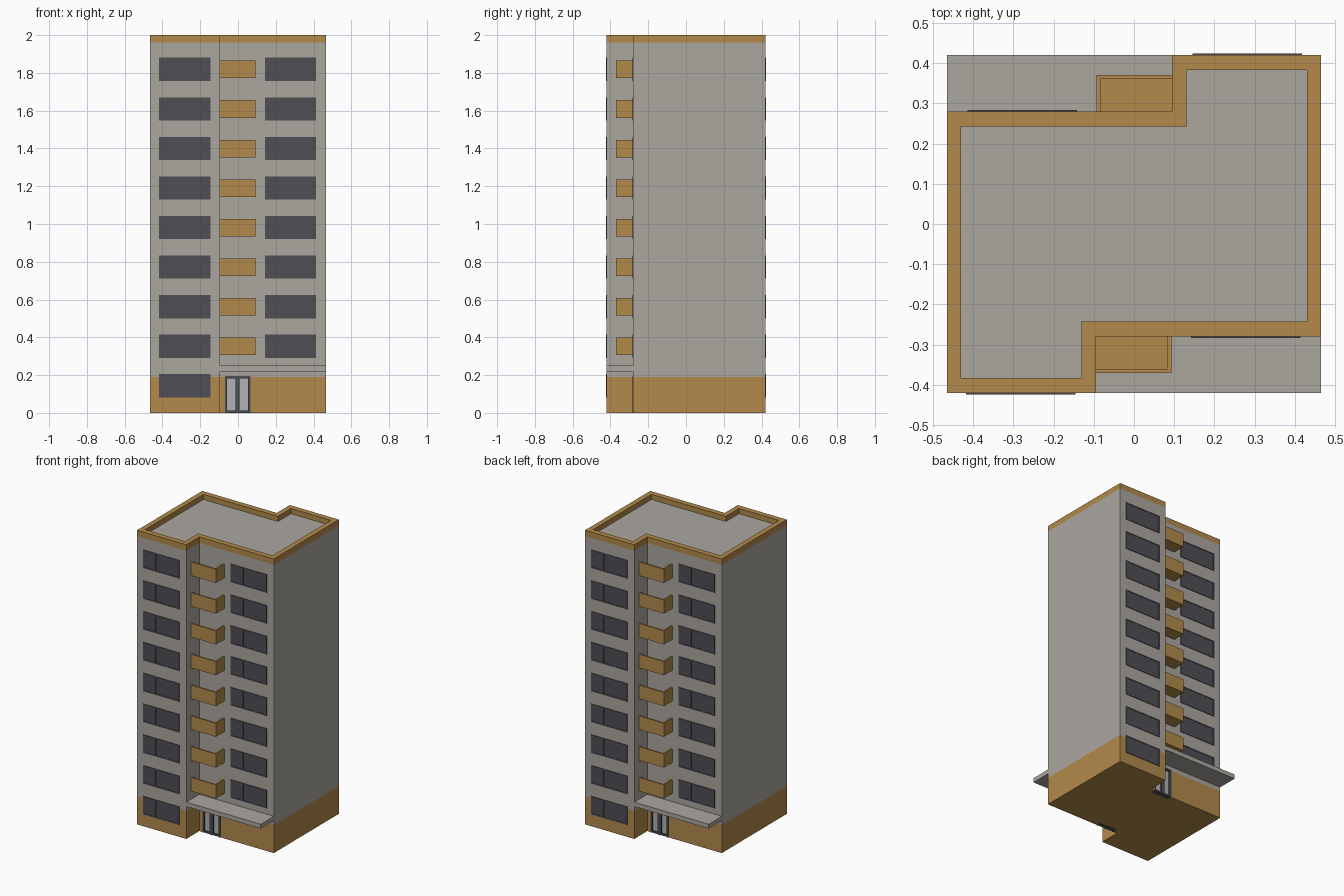
import bpy, bmesh

if "Cube" in bpy.data.objects:
    bpy.data.objects.remove(bpy.data.objects["Cube"])


def material(name, rgb):
    m = bpy.data.materials.new(name)
    m.diffuse_color = (*rgb, 1)
    m.use_nodes = True
    m.node_tree.nodes["Principled BSDF"].inputs["Base Color"].default_value = m.diffuse_color
    return m


GREY = material("concrete_grey", (0.41, 0.385, 0.35))
OCHRE = material("ochre_trim", (0.45, 0.255, 0.07))
DARK = material("dark_glazing", (0.078, 0.078, 0.09))
GLASS = material("door_glass", (0.45, 0.45, 0.47))


def finish(bm, name, mat):
    bmesh.ops.recalc_face_normals(bm, faces=bm.faces)
    me = bpy.data.meshes.new(name)
    bm.to_mesh(me)
    bm.free()
    me.materials.append(mat)
    ob = bpy.data.objects.new(name, me)
    bpy.context.collection.objects.link(ob)
    return ob


def ring(bm, pts, z):
    return [bm.verts.new((x, y, z)) for x, y in pts]


def bridge(bm, a, b):
    n = len(a)
    for i in range(n):
        bm.faces.new((a[i], a[(i + 1) % n], b[(i + 1) % n], b[i]))


def boxes(name, mat, specs):
    """Boxes on the front, each repeated on the back by a half turn."""
    bm = bmesh.new()
    for x0, x1, y0, y1, z0, z1 in specs:
        for s in (1, -1):
            g = bmesh.ops.create_cube(bm, size=1)
            for v in g["verts"]:
                v.co = (s * ((x0 + x1) / 2 + v.co.x * (x1 - x0)),
                        s * ((y0 + y1) / 2 + v.co.y * (y1 - y0)),
                        (z0 + z1) / 2 + v.co.z * (z1 - z0))
    return finish(bm, name, mat)


def turned(half):
    return half + [(-x, -y) for x, y in half]


OUT = turned([(-.465, -.42), (-.095, -.42), (-.095, -.28), (.465, -.28)])
# the back half starts at (.465, .42), so the outline runs on counter-clockwise
INNER = turned([(-.43, -.383), (-.13, -.383), (-.13, -.243), (.43, -.243)])
BASE = turned([(-.465, -.42), (-.095, -.42), (-.095, -.28), (-.07, -.28), (-.07, -.25),
               (.065, -.25), (.065, -.28), (.465, -.28)])

# Ochre plinth with door recesses
bm = bmesh.new()
low = ring(bm, BASE, 0)
bridge(bm, low, ring(bm, BASE, 0.19))
bm.faces.new(low)
finish(bm, "plinth", OCHRE)

# Grey tower walls
bm = bmesh.new()
bridge(bm, ring(bm, OUT, 0.19), ring(bm, OUT, 1.96))
finish(bm, "tower_walls", GREY)

# Parapet: outer band, coping, inner band
bm = bmesh.new()
a, b = ring(bm, OUT, 1.96), ring(bm, OUT, 2.0)
c, d = ring(bm, INNER, 2.0), ring(bm, INNER, 1.965)
bridge(bm, a, b)
bridge(bm, b, c)
bridge(bm, c, d)
finish(bm, "parapet", OCHRE)

# Roof deck
bm = bmesh.new()
f = bm.faces.new(ring(bm, INNER, 1.965))
f.normal_update()
finish(bm, "roof_deck", GREY)

# Entrance canopies
boxes("entrance_canopy", GREY, [(-.095, .465, -.42, -.28, .22, .25)])

# Balconies: floor, front panel, side panel
PITCH = 0.2094
bal = []
for i in range(8):
    z = 0.306 + i * PITCH
    bal += [(-.095, .083, -.36, -.28, z, z + .01),
            (-.095, .093, -.37, -.36, z, z + .093),
            (.083, .093, -.36, -.28, z, z + .093)]
boxes("balconies", OCHRE, bal)

# Windows: thin pane with slightly raised frame bars
panes, bars = [], []
for i in range(9):
    z = 0.082 + i * PITCH
    for x, y in ((-.418, -.42), (.142, -.28)):
        if x > 0 and i == 0:
            continue
        panes.append((x, x + .272, y - .002, y + .001, z, z + .123))
        for k in range(4):
            bx = x + k * (.272 - .008) / 3
            bars.append((bx, bx + .008, y - .004, y, z, z + .123))
        for bz in (z, z + .115):
            bars.append((x, x + .272, y - .004, y, bz, bz + .008))
boxes("window_panes", DARK, panes)
boxes("window_frames", DARK, bars)

# Double entrance door
frame = [(-.07, .065, -.284, -.25, .183, .196)]
for x in (-.07, -.014, .053):
    frame.append((x, x + (.023 if x == -.014 else .012), -.284, -.255, 0, .185))
for x0, x1 in ((-.058, -.014), (.009, .053)):
    frame.append((x0, x1, -.28, -.255, 0, .012))
boxes("door_frame", DARK, frame)
boxes("door_glass", GLASS, [(-.058, -.014, -.272, -.262, .012, .183),
                            (.009, .053, -.272, -.262, .012, .183)])
